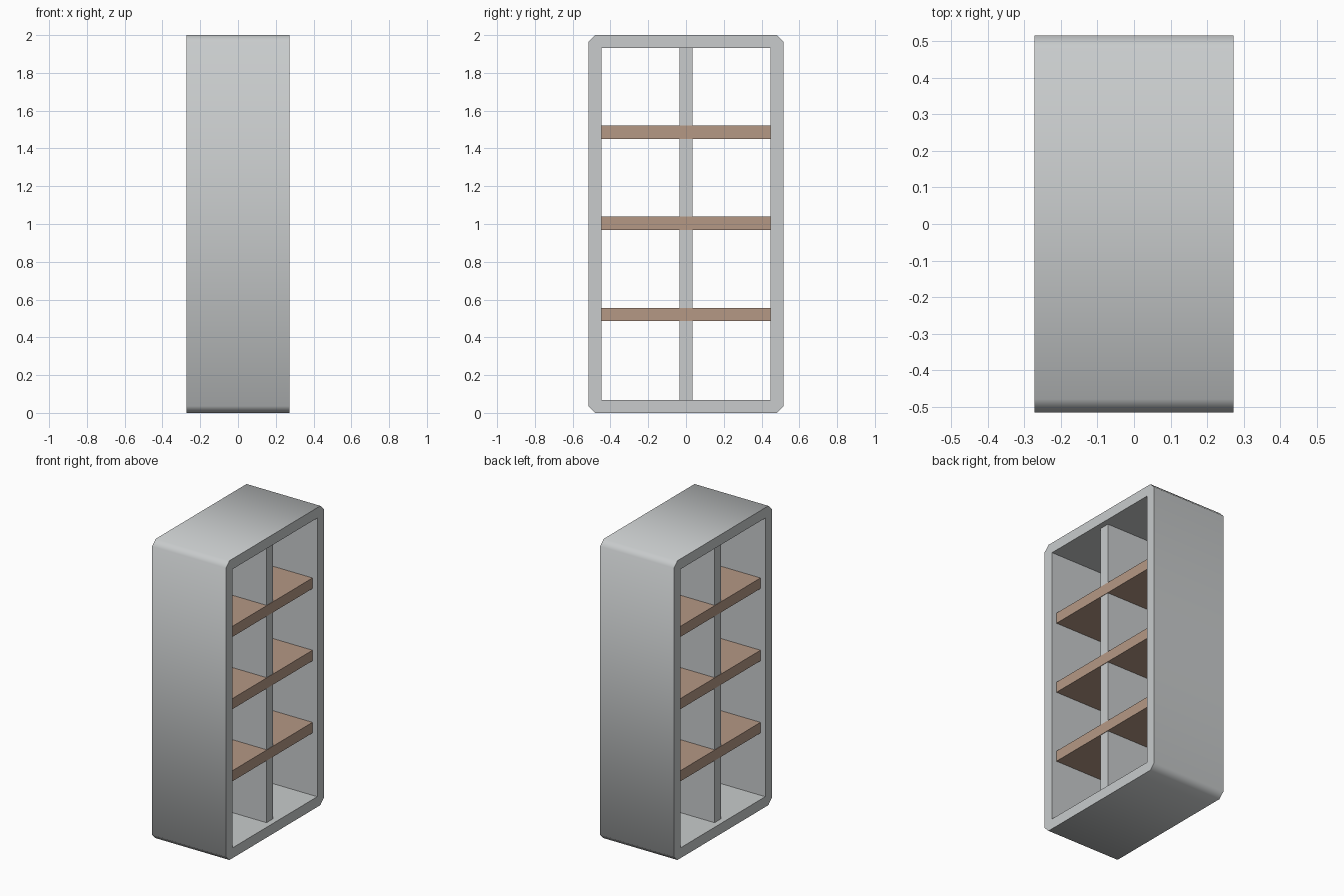
import bpy
import bmesh
from math import radians

cube = bpy.data.objects.get("Cube")
if cube:
    bpy.data.objects.remove(cube, do_unlink=True)

# Overall sizes
HALF_DEPTH = 0.273
HALF_WIDTH = 0.516
HEIGHT = 2.0
WALL = 0.069
CHAMFER = 0.036
SHELF_RECESS = 0.035


def make_material(name, color):
    mat = bpy.data.materials.new(name)
    mat.use_nodes = True
    mat.diffuse_color = color
    mat.node_tree.nodes["Principled BSDF"].inputs["Base Color"].default_value = color
    return mat


def add_object(name, bm, mat):
    bmesh.ops.recalc_face_normals(bm, faces=bm.faces)
    mesh = bpy.data.meshes.new(name)
    bm.to_mesh(mesh)
    bm.free()
    mesh.materials.append(mat)
    obj = bpy.data.objects.new(name, mesh)
    bpy.context.collection.objects.link(obj)
    return obj


def add_box(name, size, center, mat):
    bm = bmesh.new()
    bmesh.ops.create_cube(bm, size=1)
    bmesh.ops.scale(bm, vec=size, verts=bm.verts)
    bmesh.ops.translate(bm, vec=center, verts=bm.verts)
    return add_object(name, bm, mat)


grey = make_material("light grey paint", (0.58, 0.60, 0.605, 1))
wood = make_material("brown wood", (0.46, 0.315, 0.235, 1))

# Outer frame: chamfered rectangular tube, open at both ends
bm = bmesh.new()
mid = HEIGHT / 2
rings = []
for x in (-HALF_DEPTH, HALF_DEPTH):
    corners = []
    for i, (sy, sz) in enumerate(((-1, -1), (1, -1), (1, 1), (-1, 1))):
        on_z = bm.verts.new((x, sy * HALF_WIDTH, mid + sz * (mid - CHAMFER)))
        on_y = bm.verts.new((x, sy * (HALF_WIDTH - CHAMFER), mid + sz * mid))
        inner = bm.verts.new((x, sy * (HALF_WIDTH - WALL), mid + sz * (mid - WALL)))
        pair = (on_z, on_y) if i % 2 == 0 else (on_y, on_z)
        corners.append((*pair, inner))
    rings.append(corners)

for i in range(4):
    j = (i + 1) % 4
    for ring in rings:
        a, b, c = ring[i]
        next_a, _, next_c = ring[j]
        bm.faces.new((a, b, c))
        bm.faces.new((b, next_a, next_c, c))
    (a0, b0, c0), (a1, b1, c1) = rings[0][i], rings[1][i]
    na0, nc0 = rings[0][j][0], rings[0][j][2]
    na1, nc1 = rings[1][j][0], rings[1][j][2]
    bm.faces.new((a0, b0, b1, a1))
    bm.faces.new((b0, na0, na1, b1))
    bm.faces.new((c0, nc0, nc1, c1))
frame = add_object("outer_frame", bm, grey)

# Soft shading around the chamfers, sharp at the rims
bpy.ops.object.select_all(action="DESELECT")
frame.select_set(True)
bpy.context.view_layer.objects.active = frame
bpy.ops.object.shade_smooth_by_angle(angle=radians(60))

# Upright divider, set just behind the shelf edges
shelf_depth = 2 * (HALF_DEPTH - SHELF_RECESS)
add_box("center_divider", (shelf_depth - 0.006, WALL, HEIGHT - 2 * WALL),
        (0, 0, mid), grey)

# Shelves
for name, z in (("lower_shelf", 0.521), ("middle_shelf", 1.003), ("upper_shelf", 1.486)):
    add_box(name, (shelf_depth, 2 * (HALF_WIDTH - WALL), 0.071), (0, 0, z), wood)
